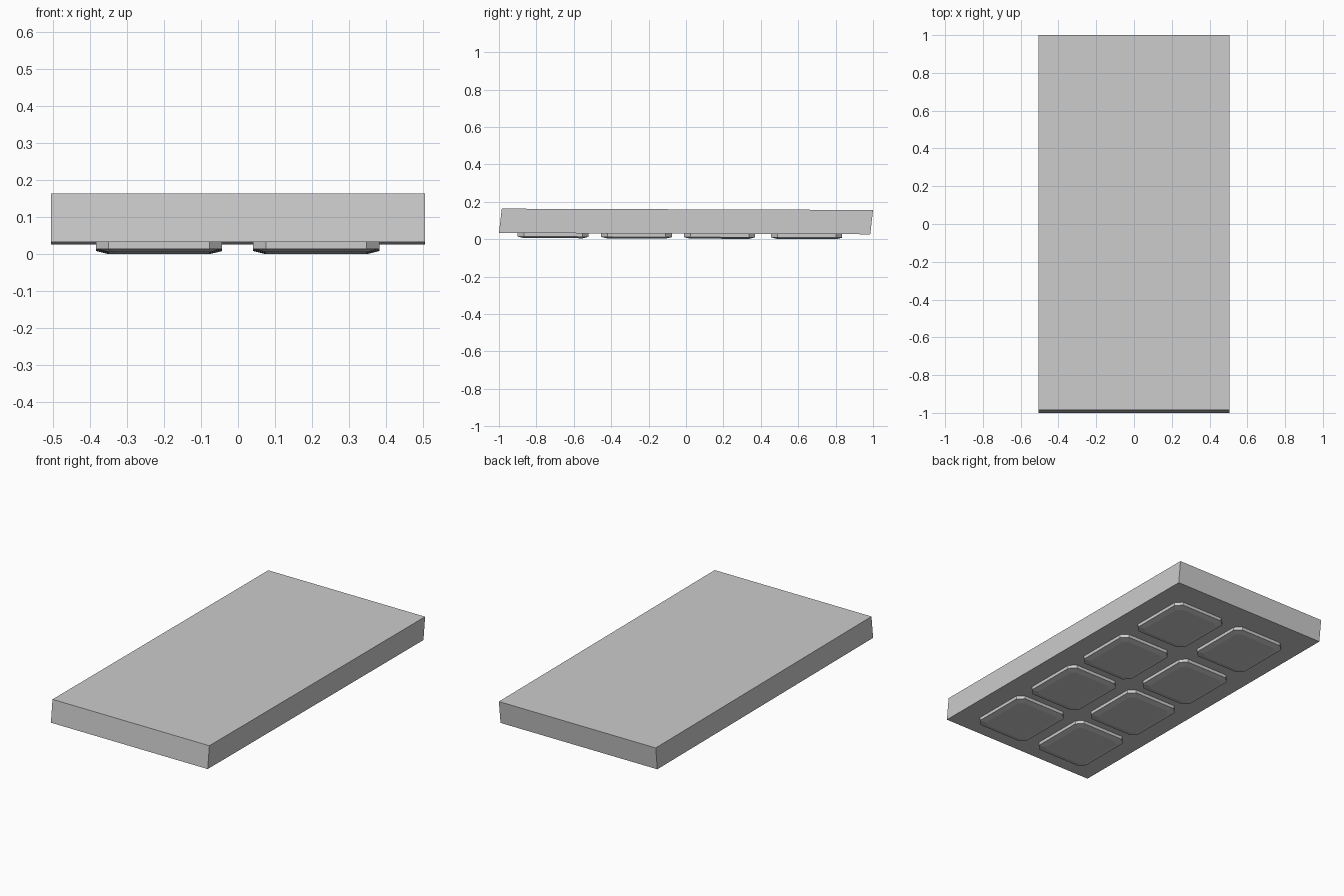
import bpy, bmesh

if "Cube" in bpy.data.objects:
    bpy.data.objects.remove(bpy.data.objects["Cube"])

SLOPE = 0.0035  # slight fall of the whole piece toward the back


def make_object(name, bm):
    bmesh.ops.recalc_face_normals(bm, faces=bm.faces)
    mesh = bpy.data.meshes.new(name)
    bm.to_mesh(mesh)
    bm.free()
    obj = bpy.data.objects.new(name, mesh)
    bpy.context.collection.objects.link(obj)
    return obj


def loft(name, rings):
    """Join rings of equal vertex count and cap both ends."""
    bm = bmesh.new()
    loops = [[bm.verts.new(p) for p in ring] for ring in rings]
    n = len(loops[0])
    for a, b in zip(loops, loops[1:]):
        for i in range(n):
            j = (i + 1) % n
            bm.faces.new((a[i], a[j], b[j], b[i]))
    bm.faces.new(loops[0])
    bm.faces.new(loops[-1])
    return make_object(name, bm)


def octagon(cx, cy, hx, hy, cut, z):
    """Rectangle with cut corners, tilted to follow the slab."""
    pts = [(hx, -hy + cut), (hx, hy - cut), (hx - cut, hy), (-hx + cut, hy),
           (-hx, hy - cut), (-hx, -hy + cut), (-hx + cut, -hy), (hx - cut, -hy)]
    return [(cx + x, cy + y, z + SLOPE * (0.8 - cy - y)) for x, y in pts]


# Slab: leaning side profile swept across the width
profile = [(-1.0, 0.033), (0.985, 0.026), (1.0, 0.156), (-0.985, 0.163)]
loft("slab", [[(x, y, z) for y, z in profile] for x in (-0.505, 0.505)])

# Foot pads: two columns of four, bevelled toward the ground
for cx in (-0.213, 0.211):
    for cy in (-0.71, -0.265, 0.18, 0.645):
        loft("foot_pad", [
            octagon(cx, cy, 0.17, 0.19, 0.034, 0.035),
            octagon(cx, cy, 0.17, 0.19, 0.034, 0.008),
            octagon(cx, cy, 0.138, 0.158, 0.022, 0.0),
        ])
